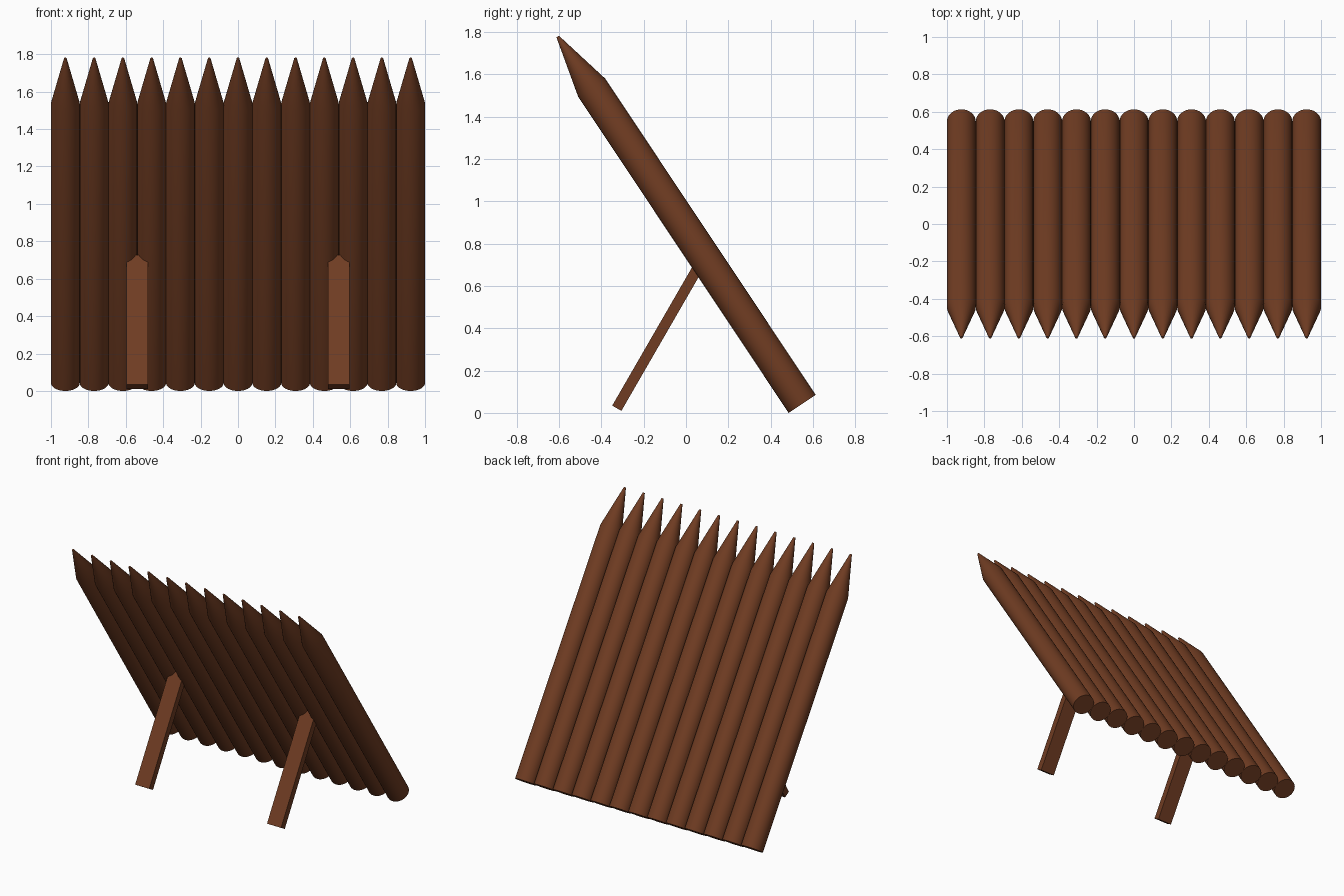
import bpy, bmesh, math
from mathutils import Matrix

if "Cube" in bpy.data.objects:
    bpy.data.objects.remove(bpy.data.objects["Cube"])

mat = bpy.data.materials.new("brown_wood")
mat.diffuse_color = (0.16, 0.045, 0.016, 1)
mat.use_nodes = True
mat.node_tree.nodes["Principled BSDF"].inputs["Base Color"].default_value = mat.diffuse_color

COUNT, R = 13, 1 / 13           # touching logs span exactly 2 units
TILT = math.radians(33.65)      # fence leans towards the front


def finish(bm, name, matrix, smooth=False):
    mesh = bpy.data.meshes.new(name)
    bmesh.ops.recalc_face_normals(bm, faces=bm.faces)
    bm.to_mesh(mesh)
    bm.free()
    mesh.materials.append(mat)
    obj = bpy.data.objects.new(name, mesh)
    obj.matrix_world = matrix
    bpy.context.collection.objects.link(obj)
    if smooth:
        bpy.ops.object.select_all(action='DESELECT')
        obj.select_set(True)
        bpy.context.view_layer.objects.active = obj
        bpy.ops.object.shade_smooth_by_angle(angle=math.radians(30))
    return obj


def log(name, x):
    # round shaft with a sharpened end, built as stacked rings
    bm = bmesh.new()
    n, rings = 32, []
    for r, z in ((R, 0), (R, 1.795), (0.007, 2.085)):
        rings.append([bm.verts.new((r * math.cos(2 * math.pi * i / n),
                                    r * math.sin(2 * math.pi * i / n), z))
                      for i in range(n)])
    for a, b in zip(rings, rings[1:]):
        for i in range(n):
            j = (i + 1) % n
            bm.faces.new((a[i], a[j], b[j], b[i]))
    bm.faces.new(rings[0])
    bm.faces.new(rings[-1])
    base = Matrix.Translation((x, 0.549, R * math.sin(TILT)))
    finish(bm, name, base @ Matrix.Rotation(TILT, 4, 'X'), True)


def prop(name, x):
    # flat board whose top sinks into the groove between two logs
    length = 0.80
    bm = bmesh.new()
    bmesh.ops.create_cube(bm, size=1, matrix=Matrix.Translation((0, 0, length / 2))
                          @ Matrix.Diagonal((0.115, 0.05, length, 1)))
    base = Matrix.Translation((x, -0.327, 0.022))
    finish(bm, name, base @ Matrix.Rotation(math.radians(-30), 4, 'X'))


# row of sharpened logs
for k in range(COUNT):
    log(f"log_{k + 1}", (k - (COUNT - 1) / 2) * 2 * R)

# two support legs
for side, sx in (("left", -1), ("right", 1)):
    prop(f"{side}_support_leg", sx * 7 * R)
